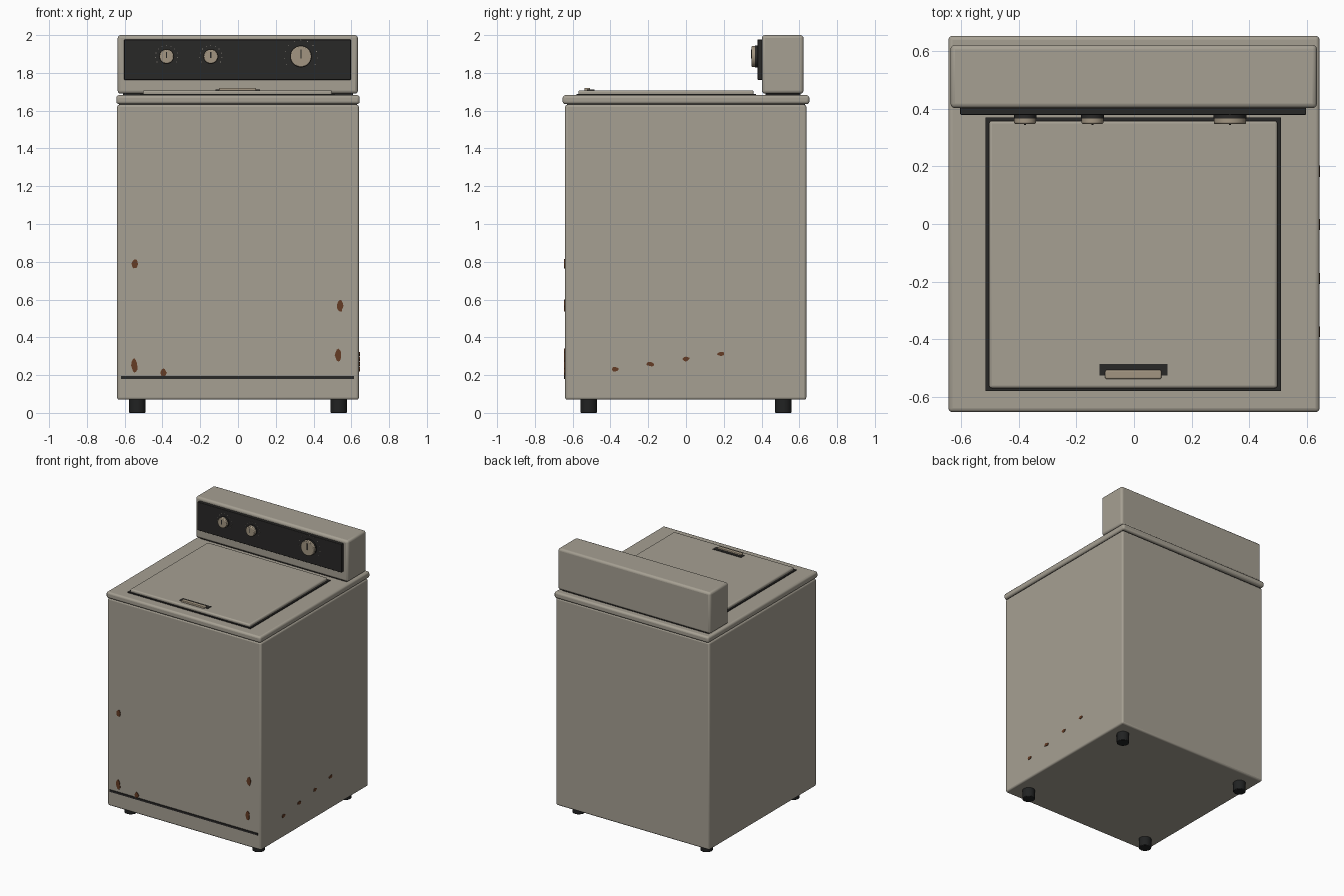
import bpy, bmesh, math, random
from mathutils import Vector

if "Cube" in bpy.data.objects:
    bpy.data.objects.remove(bpy.data.objects["Cube"])

random.seed(4)


def material(name, rgb):
    m = bpy.data.materials.new(name)
    m.diffuse_color = (*rgb, 1)
    m.use_nodes = True
    m.node_tree.nodes["Principled BSDF"].inputs["Base Color"].default_value = m.diffuse_color
    return m


ENAMEL = material("aged_enamel", (0.38, 0.35, 0.29))
DARK = material("dark_trim", (0.022, 0.021, 0.02))
RUBBER = material("rubber", (0.015, 0.016, 0.016))
KNOB = material("knob_beige", (0.36, 0.30, 0.22))
RUST = material("rust", (0.13, 0.045, 0.018))
TICK = material("tick_grey", (0.25, 0.23, 0.2))


def finish(obj, name, mat, bevel=0.0, segments=3):
    obj.name = name
    obj.data.materials.append(mat)
    if bevel:
        b = obj.modifiers.new("bevel", 'BEVEL')
        b.width = bevel
        b.segments = segments
        b.limit_method = 'ANGLE'
    bpy.ops.object.select_all(action='DESELECT')
    bpy.context.view_layer.objects.active = obj
    obj.select_set(True)
    bpy.ops.object.shade_smooth_by_angle(angle=math.radians(35))
    return obj


def box(name, x, y, z, mat, bevel=0.0):
    """Box from (min, max) ranges on each axis."""
    bm = bmesh.new()
    bmesh.ops.create_cube(bm, size=1)
    for v in bm.verts:
        v.co = Vector([r[0] + (c + 0.5) * (r[1] - r[0]) for r, c in zip((x, y, z), v.co)])
    me = bpy.data.meshes.new(name)
    bm.to_mesh(me)
    bm.free()
    obj = bpy.data.objects.new(name, me)
    bpy.context.collection.objects.link(obj)
    return finish(obj, name, mat, bevel)


def cylinder(name, loc, r, depth, mat, axis='Z', bevel=0.0, sides=32):
    rot = (math.pi / 2, 0, 0) if axis == 'Y' else (0, 0, 0)
    bpy.ops.mesh.primitive_cylinder_add(vertices=sides, radius=r, depth=depth, location=loc, rotation=rot)
    return finish(bpy.context.object, name, mat, bevel, 2)


def rust_chip(name, centre, u, n, w, h):
    """Thin irregular flake lying on a panel with horizontal axis u and normal n."""
    bm = bmesh.new()
    u, n, c = Vector(u), Vector(n), Vector(centre)
    ring = []
    for i in range(12):
        a = i * math.tau / 12
        k = random.uniform(0.82, 1.12)
        ring.append(bm.verts.new(c + u * w * k * math.cos(a) + Vector((0, 0, h * k * math.sin(a)))))
    face = bm.faces.new(ring)
    ext = bmesh.ops.extrude_face_region(bm, geom=[face])
    for v in ext["geom"]:
        if isinstance(v, bmesh.types.BMVert):
            v.co += n * 0.004
    bmesh.ops.recalc_face_normals(bm, faces=bm.faces)
    me = bpy.data.meshes.new(name)
    bm.to_mesh(me)
    bm.free()
    obj = bpy.data.objects.new(name, me)
    bpy.context.collection.objects.link(obj)
    finish(obj, name, RUST)


# cabinet, worktop and the shadow seam between them
box("cabinet", (-0.64, 0.64), (-0.64, 0.637), (0.07, 1.632), ENAMEL, 0.012)
box("top_seam", (-0.63, 0.63), (-0.63, 0.63), (1.61, 1.645), DARK)
box("worktop", (-0.644, 0.644), (-0.653, 0.653), (1.635, 1.682), ENAMEL, 0.014)
box("kick_seam", (-0.62, 0.615), (-0.646, -0.63), (0.179, 0.194), DARK)

# loading lid with dark surround
box("lid_gap", (-0.515, 0.51), (-0.58, 0.37), (1.67, 1.688), DARK)
box("lid", (-0.503, 0.498), (-0.57, 0.358), (1.68, 1.708), ENAMEL, 0.01)

# lid handle
box("handle_recess", (-0.12, 0.117), (-0.525, -0.485), (1.70, 1.711), DARK)
box("lid_handle", (-0.10, 0.095), (-0.538, -0.507), (1.70, 1.72), KNOB, 0.005)

# control console
box("console", (-0.637, 0.635), (0.402, 0.622), (1.69, 2.0), ENAMEL, 0.016)
box("console_seam", (-0.61, 0.61), (0.42, 0.605), (1.675, 1.70), DARK)
box("control_panel", (-0.603, 0.597), (0.379, 0.41), (1.763, 1.976), DARK, 0.003)

# knobs with skirts, pointers and dial ticks
KZ = 1.887
for label, x, r in (("left", -0.378, 0.038), ("middle", -0.144, 0.038), ("timer", 0.333, 0.056)):
    cylinder(label + "_knob_skirt", (x, 0.373, KZ), r * 1.03, 0.014, DARK, 'Y')
    cylinder(label + "_knob", (x, 0.362, KZ), r, 0.03, KNOB, 'Y', 0.005)
    box(label + "_knob_pointer", (x - 0.003, x + 0.003), (0.344, 0.352),
        (KZ - r * 0.2, KZ + r * 0.65), DARK)
    for i in range(11):
        a = math.radians(-30 + 24 * i)
        cylinder(f"{label}_tick_{i}", (x + 1.55 * r * math.cos(a), 0.379, KZ + 1.55 * r * math.sin(a)),
                 0.0025, 0.003, TICK, 'Y', sides=8)

# feet
for sx, side in ((-1, "left"), (1, "right")):
    for sy, end in ((-1, "front"), (1, "back")):
        cylinder(f"{end}_{side}_foot", (sx * 0.533, sy * 0.515, 0.04), 0.044, 0.08, RUBBER, bevel=0.004, sides=24)

# rust chips on front and right side
for i, (x, z, h) in enumerate(((-0.545, 0.79, 0.027), (-0.548, 0.25, 0.036), (-0.395, 0.212, 0.022),
                               (0.54, 0.565, 0.032), (0.531, 0.305, 0.036))):
    rust_chip(f"front_rust_{i}", (x, -0.641, z), (1, 0, 0), (0, -1, 0), 0.017, h)
for i in range(4):
    rust_chip(f"side_rust_{i}", (0.641, -0.375 + 0.187 * i, 0.231 + 0.027 * i), (0, 1, 0), (1, 0, 0), 0.02, 0.012)
